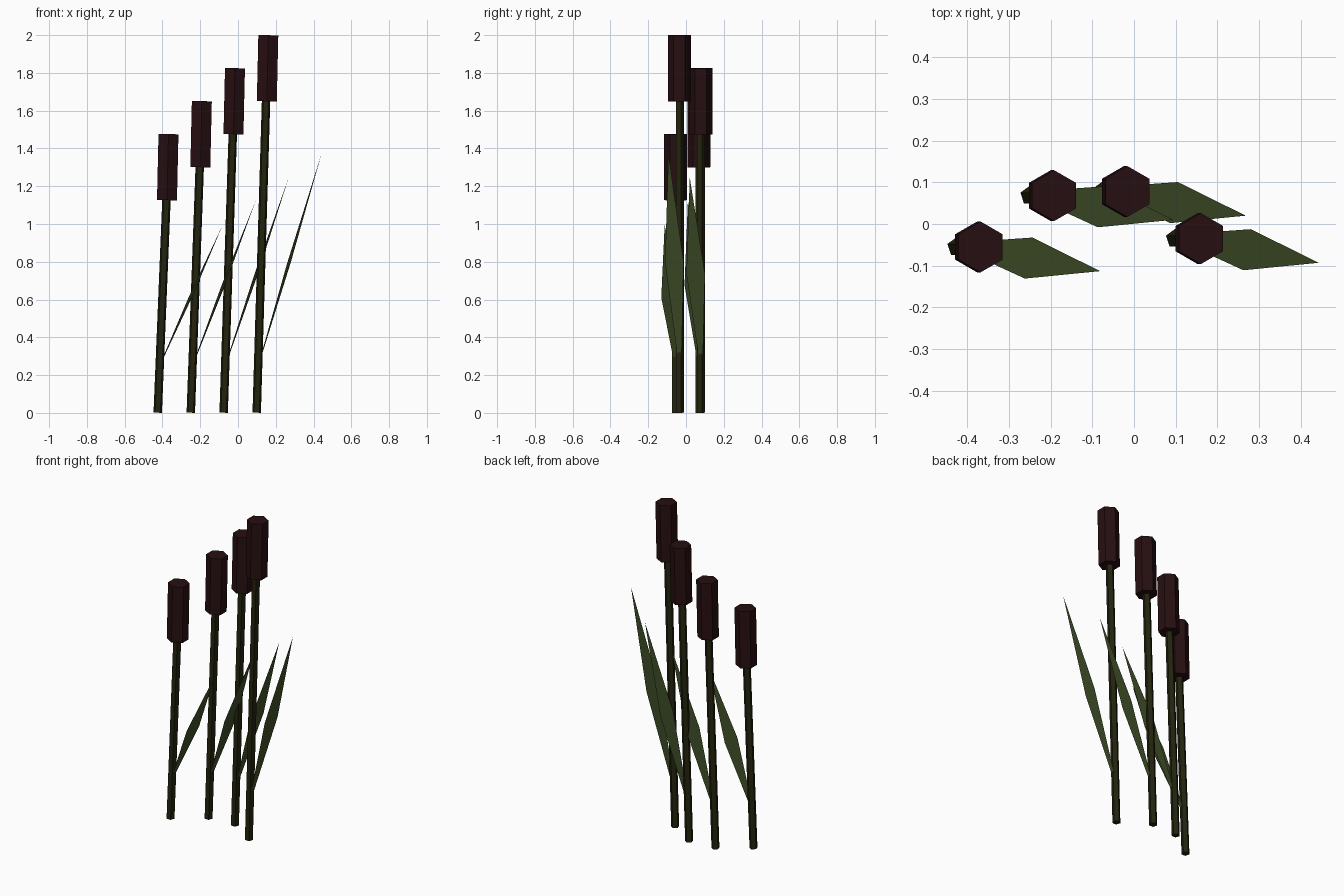
import bpy, bmesh
from mathutils import Vector, Matrix

if "Cube" in bpy.data.objects:
    bpy.data.objects.remove(bpy.data.objects["Cube"])


def material(name, rgb):
    m = bpy.data.materials.new(name)
    m.diffuse_color = (*rgb, 1)
    m.use_nodes = True
    m.node_tree.nodes["Principled BSDF"].inputs["Base Color"].default_value = m.diffuse_color
    return m


STEM = material("dark olive stem", (0.017, 0.017, 0.0045))
HEAD = material("dark brown head", (0.020, 0.0045, 0.0055))
LEAF = material("reed green leaf", (0.052, 0.080, 0.022))


def finish(name, bm, mat):
    me = bpy.data.meshes.new(name)
    bm.to_mesh(me)
    bm.free()
    me.materials.append(mat)
    ob = bpy.data.objects.new(name, me)
    bpy.context.collection.objects.link(ob)
    return ob


def rod(name, a, b, radius, sides, mat):
    """Straight prism from a to b with a corner facing +y."""
    a, b = Vector(a), Vector(b)
    d = b - a
    rot = Vector((0, 0, 1)).rotation_difference(d).to_matrix().to_4x4()
    bm = bmesh.new()
    bmesh.ops.create_cone(bm, cap_ends=True, segments=sides, radius1=radius,
                          radius2=radius, depth=d.length,
                          matrix=Matrix.Translation((a + b) / 2) @ rot)
    return finish(name, bm, mat)


def blade(name, base, tip):
    """Flat pointed leaf, widest a little below the middle."""
    base, tip = Vector(base), Vector(tip)
    d = tip - base
    side = Vector((-d.y, d.x, 0)).normalized()
    mid = base.lerp(tip, 0.46)
    bm = bmesh.new()
    pts = [base - side * 0.012, mid - side * 0.05, tip,
           mid + side * 0.05, base + side * 0.012]
    bm.faces.new([bm.verts.new(p) for p in pts])
    return finish(name, bm, LEAF)


# x and y of each stem foot, and height of its leaf tip
reeds = [(-0.425, -0.055, 0.995), (-0.250, 0.068, 1.125),
         (-0.076, 0.078, 1.245), (0.099, -0.035, 1.375)]

for i, (x, y, leaf_top) in enumerate(reeds):
    n = i + 1
    z = 1.126 + 0.1745 * i                      # underside of the head
    lean = 0.047 + 0.001 * i
    # stem
    rod(f"stem_{n}", (x, y, 0.001), (x + lean, y, z + 0.02), 0.0235, 5, STEM)
    # seed head
    hx = x + 0.049 + 0.0015 * i
    rod(f"seed_head_{n}", (hx, y, z), (hx + 0.008, y, z + 0.35), 0.061, 6, HEAD)
    # leaf
    blade(f"leaf_{n}", (x + 0.026, y, 0.285 + 0.008 * i),
          (x + 0.344, y - 0.058, leaf_top))
